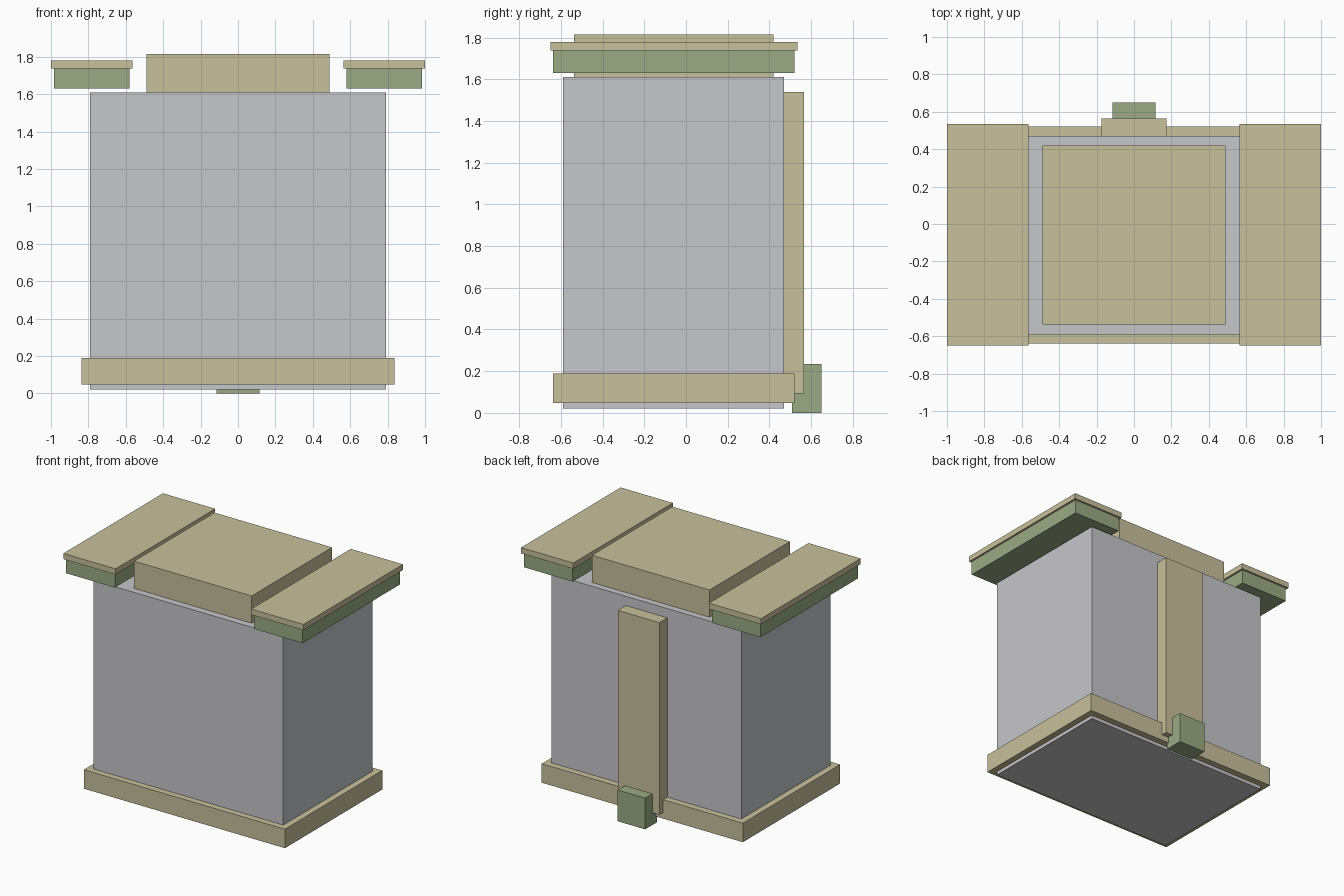
import bpy
import bmesh
from mathutils import Vector

cube = bpy.data.objects.get("Cube")
if cube:
    bpy.data.objects.remove(cube, do_unlink=True)


def material(name, rgb):
    mat = bpy.data.materials.new(name)
    mat.use_nodes = True
    mat.diffuse_color = (*rgb, 1)
    mat.node_tree.nodes["Principled BSDF"].inputs["Base Color"].default_value = (*rgb, 1)
    return mat


def box(name, mat, x, y, z):
    """Box spanning the given (low, high) range on each axis."""
    low, high = (Vector(corner) for corner in zip(x, y, z))
    bm = bmesh.new()
    bmesh.ops.create_cube(bm, size=1)
    bmesh.ops.scale(bm, vec=high - low, verts=bm.verts)
    mesh = bpy.data.meshes.new(name)
    bm.to_mesh(mesh)
    bm.free()
    mesh.materials.append(mat)
    obj = bpy.data.objects.new(name, mesh)
    obj.location = (low + high) / 2
    bpy.context.collection.objects.link(obj)
    return obj


grey = material("light grey", (0.565, 0.571, 0.584))
tan = material("sand tan", (0.578, 0.533, 0.332))
green = material("sage green", (0.323, 0.407, 0.235))

# Main body, with the band round its foot and the raised block on top
box("body", grey, (-0.79, 0.79), (-0.59, 0.47), (0.02, 1.61))
box("base_band", tan, (-0.838, 0.838), (-0.638, 0.52), (0.047, 0.19))
box("top_block", tan, (-0.49, 0.49), (-0.537, 0.42), (1.61, 1.815))

# Shoulder pads with overhanging caps
for side, s in (("left", 1), ("right", -1)):
    box(side + "_shoulder_pad", green, sorted((s * 0.58, s * 0.985)), (-0.638, 0.52), (1.63, 1.737))
    box(side + "_shoulder_cap", tan, sorted((s * 0.565, s)), (-0.65, 0.535), (1.737, 1.78))

# Spine strip up the back, with a small block at its foot
box("back_strip", tan, (-0.173, 0.173), (0.465, 0.565), (0.092, 1.54))
box("tail_block", green, (-0.115, 0.115), (0.508, 0.65), (0, 0.235))
